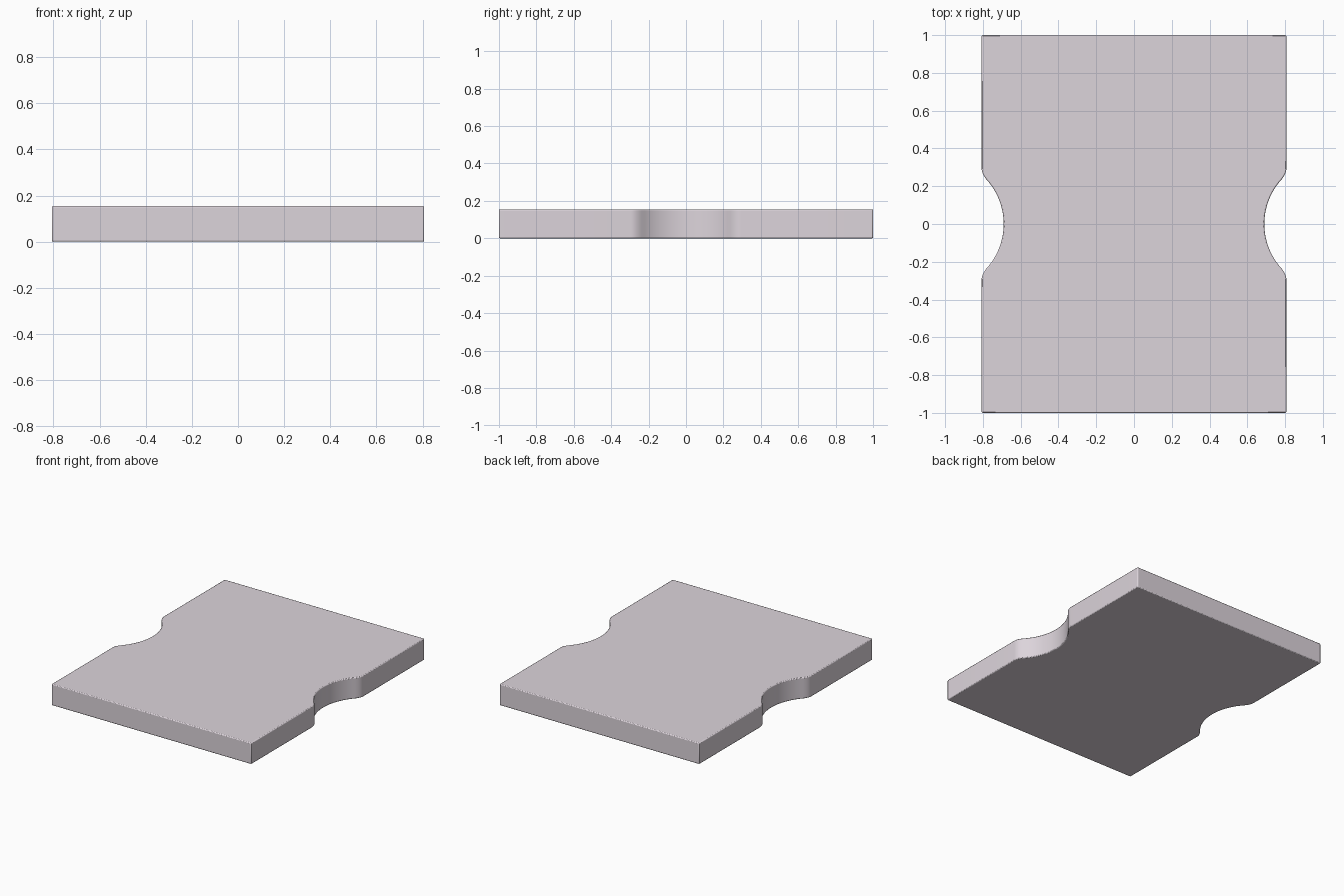
import bpy, bmesh, math

if "Cube" in bpy.data.objects:
    bpy.data.objects.remove(bpy.data.objects["Cube"])

HALF_W, HALF_L, THICK = 0.807, 1.0, 0.155
R, DEPTH_X = 0.35, 0.69          # grip notch radius and innermost x
CX = DEPTH_X + R

# Right-hand outline, front to back: edge, eased notch lip, arc, lip, edge
arc_end = math.asin(0.237 / R)
arc = []
for i in range(25):
    a = -arc_end + 2 * arc_end * i / 24
    arc.append((CX - R * math.cos(a), R * math.sin(a)))
p0, p1, p2 = (HALF_W, 0.295), (HALF_W, 0.268), (arc[-1][0], arc[-1][1])
lip = []
for i in range(1, 7):
    t = i / 6
    lip.append(tuple((1 - t) ** 2 * c + 2 * t * (1 - t) * b + t * t * a
                     for a, b, c in zip(p0, p1, p2)))
half = [(HALF_W, -HALF_L)] + [(x, -y) for x, y in reversed(lip)] + arc + lip + [(HALF_W, HALF_L)]
outline = half + [(-x, -y) for x, y in half]

# Extrude the mirrored outline into a slab
bm = bmesh.new()
face = bm.faces.new([bm.verts.new((x, y, 0)) for x, y in outline])
ext = bmesh.ops.extrude_face_region(bm, geom=[face])
for v in ext["geom"]:
    if isinstance(v, bmesh.types.BMVert):
        v.co.z = THICK
bmesh.ops.recalc_face_normals(bm, faces=bm.faces)
mesh = bpy.data.meshes.new("notched_slab")
bm.to_mesh(mesh)
bm.free()
slab = bpy.data.objects.new("notched_slab", mesh)
bpy.context.collection.objects.link(slab)

# Slightly softened edges
bev = slab.modifiers.new("edge_softening", 'BEVEL')
bev.width = 0.006
bev.segments = 2
bev.limit_method = 'ANGLE'
bev.angle_limit = math.radians(40)

mat = bpy.data.materials.new("pale_mauve")
mat.diffuse_color = (0.72, 0.66, 0.71, 1)
mat.use_nodes = True
mat.node_tree.nodes["Principled BSDF"].inputs["Base Color"].default_value = mat.diffuse_color
mesh.materials.append(mat)

bpy.context.view_layer.objects.active = slab
slab.select_set(True)
bpy.ops.object.shade_smooth_by_angle(angle=math.radians(35))
